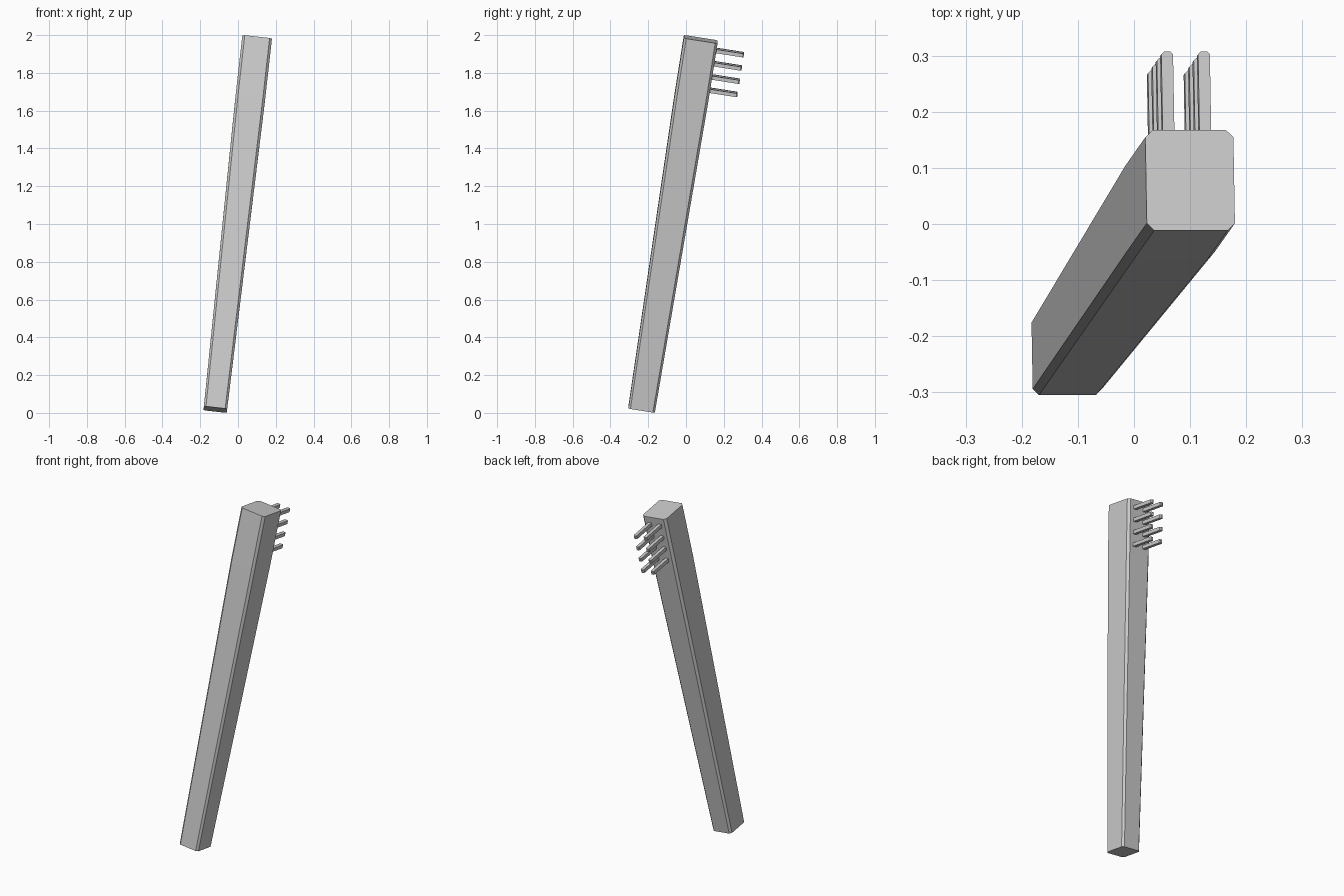
import bpy, bmesh
from mathutils import Vector, Matrix

if "Cube" in bpy.data.objects:
    bpy.data.objects.remove(bpy.data.objects["Cube"])

# Leaning local frame: Z runs along the handle, X stays level with the front
bottom = Vector((-0.12, -0.235, 0.018))
top = Vector((0.10, 0.078, 1.978))
axis = top - bottom
length = axis.length
Z = axis.normalized()
Y = Z.cross(Vector((1, 0, -Z.x / Z.z)).normalized())
X = Y.cross(Z)
frame = Matrix((X, Y, Z)).transposed().to_4x4()
frame.translation = bottom


def add_bar(name, sections):
    """Loft chamfered rectangles: (x, y, z, width, depth, chamfer)."""
    bm = bmesh.new()
    rings = []
    for x, y, z, w, d, c in sections:
        a, b = w / 2, d / 2
        outline = [(a, b - c), (a - c, b), (c - a, b), (-a, b - c),
                   (-a, c - b), (c - a, -b), (a - c, -b), (a, c - b)]
        rings.append([bm.verts.new((x + u, y + v, z)) for u, v in outline])
    for lo, hi in zip(rings, rings[1:]):
        for i in range(8):
            j = (i + 1) % 8
            bm.faces.new((lo[i], lo[j], hi[j], hi[i]))
    bm.faces.new(rings[0][::-1])
    bm.faces.new(rings[-1])
    mesh = bpy.data.meshes.new(name)
    bm.to_mesh(mesh)
    bm.free()
    obj = bpy.data.objects.new(name, mesh)
    obj.matrix_world = frame
    bpy.context.collection.objects.link(obj)
    return obj


# Tapered handle, straight through the head and narrowing to the foot
add_bar("handle", [
    (0, 0, 0, 0.124, 0.142, 0.011),
    (0, 0, length * 0.84, 0.158, 0.181, 0.013),
    (0, 0, length, 0.158, 0.181, 0.013),
])

# Two columns of four bristle pegs on the back of the head
root, tip = 0.07, 0.238
for row in range(4):
    z = length - 0.046 - 0.0715 * row
    for side, x in (("left", -0.033), ("right", 0.033)):
        add_bar(f"bristle_{side}_{row + 1}", [
            (x, (root + tip) / 2, z + h, 0.021, tip - root, 0.005)
            for h in (-0.01, 0.01)])
